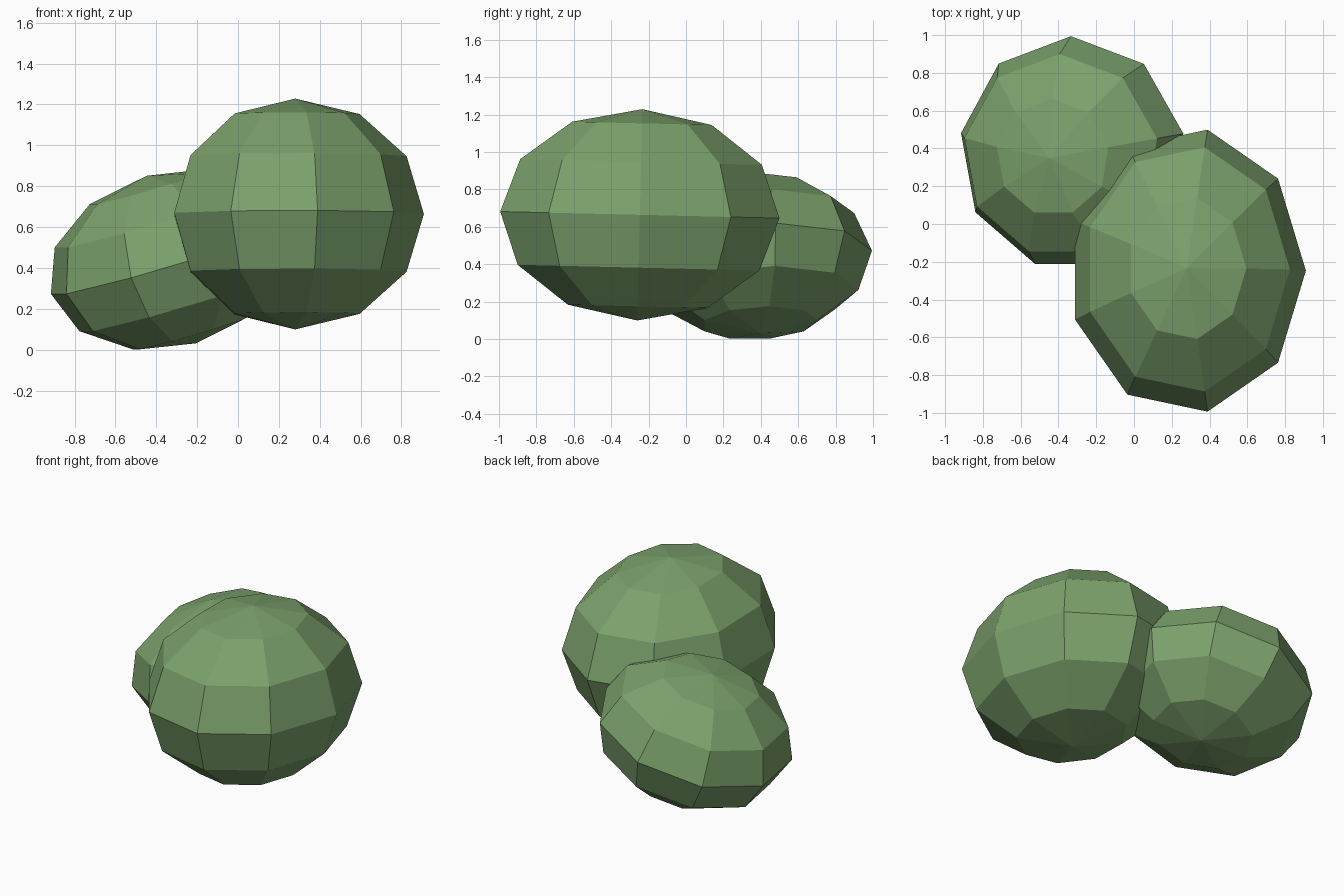
import bpy
from math import radians, atan2
from mathutils import Matrix

if "Cube" in bpy.data.objects:
    bpy.data.objects.remove(bpy.data.objects["Cube"])

green = bpy.data.materials.new("leaf green")
green.diffuse_color = (0.2, 0.36, 0.15, 1)
green.use_nodes = True
green.node_tree.nodes["Principled BSDF"].inputs["Base Color"].default_value = green.diffuse_color


def clump(name, centre, radii, rotation):
    """Flat-shaded low-poly ellipsoid: 9 sides, 6 rings."""
    bpy.ops.mesh.primitive_uv_sphere_add(segments=9, ring_count=6, radius=1, location=centre)
    ob = bpy.context.object
    # turn the mesh so that one meridian lies exactly on +x
    v = max(ob.data.vertices, key=lambda p: p.co.x).co
    ob.data.transform(Matrix.Rotation(-atan2(v.y, v.x), 4, 'Z'))
    ob.name = name
    ob.scale = radii
    ob.rotation_euler = [radians(a) for a in rotation]
    ob.data.materials.append(green)
    bpy.ops.object.shade_flat()
    return ob


# two overlapping foliage clumps of a bush
clump("large_clump", (0.28, -0.247, 0.664), (0.63, 0.758, 0.565), (-1.35, 0, 0))
clump("small_clump", (-0.326, 0.372, 0.441), (0.623, 0.623, 0.428), (0, -16.7, 10.3))
